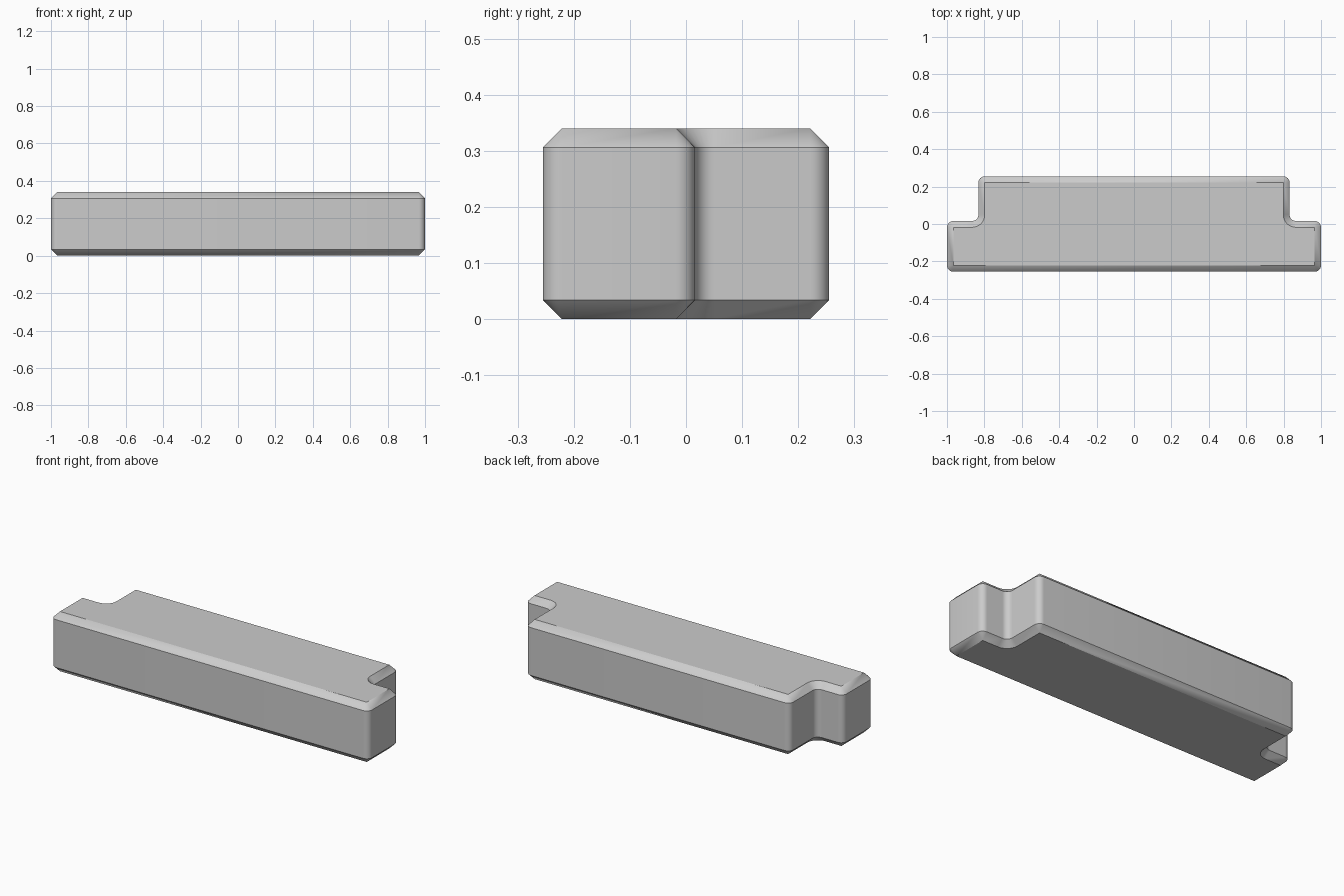
import bpy, bmesh, math
from mathutils import Vector

cube = bpy.data.objects.get("Cube")
if cube:
    bpy.data.objects.remove(cube, do_unlink=True)

HALF_W, HALF_D, HEIGHT = 1.0, 0.255, 0.34
STEP_X, STEP_Y = 0.832, 0.016      # inner corner of the rear notches
R = 0.034                          # corner radius and chamfer size
SEGMENTS = 8

grey = bpy.data.materials.new("grey")
grey.use_nodes = True
grey.diffuse_color = (0.6, 0.6, 0.6, 1)
grey.node_tree.nodes["Principled BSDF"].inputs["Base Color"].default_value = (0.6, 0.6, 0.6, 1)

# Corners of the right-hand outline, counter-clockwise: arc centre, start angle, turn
half = [
    (HALF_W - R, -HALF_D + R, -90, 90),
    (HALF_W - R, STEP_Y - R, 0, 90),
    (STEP_X + R, STEP_Y + R, 270, -90),
    (STEP_X - R, HALF_D - R, 0, 90),
]
corners = half + [(-x, y, 180 - a - t, t) for x, y, a, t in reversed(half)]


def outline(inset):
    """Stepped outline with rounded corners, moved inward by inset."""
    points = []
    for x, y, start, turn in corners:
        radius = R - inset if turn > 0 else R + inset
        for i in range(SEGMENTS + 1):
            a = math.radians(start + turn * i / SEGMENTS)
            points.append(Vector((x + radius * math.cos(a), y + radius * math.sin(a), 0)))
    return points


# Stepped block, chamfered along its top and bottom rims
bm = bmesh.new()
levels = [(0, R), (R, 0), (HEIGHT - R, 0), (HEIGHT, R)]
rings = [[bm.verts.new(p + Vector((0, 0, z))) for p in outline(inset)] for z, inset in levels]
for low, high in zip(rings, rings[1:]):
    for i in range(len(low)):
        j = (i + 1) % len(low)
        bm.faces.new((low[i], low[j], high[j], high[i]))
bm.faces.new(list(reversed(rings[0])))
bm.faces.new(rings[-1])
bmesh.ops.remove_doubles(bm, verts=bm.verts, dist=0.0005)
bmesh.ops.recalc_face_normals(bm, faces=bm.faces)

mesh = bpy.data.meshes.new("stepped_block")
bm.to_mesh(mesh)
bm.free()
block = bpy.data.objects.new("stepped_block", mesh)
bpy.context.collection.objects.link(block)
mesh.materials.append(grey)

bpy.ops.object.select_all(action="DESELECT")
block.select_set(True)
bpy.context.view_layer.objects.active = block
bpy.ops.object.shade_smooth_by_angle(angle=math.radians(30))
